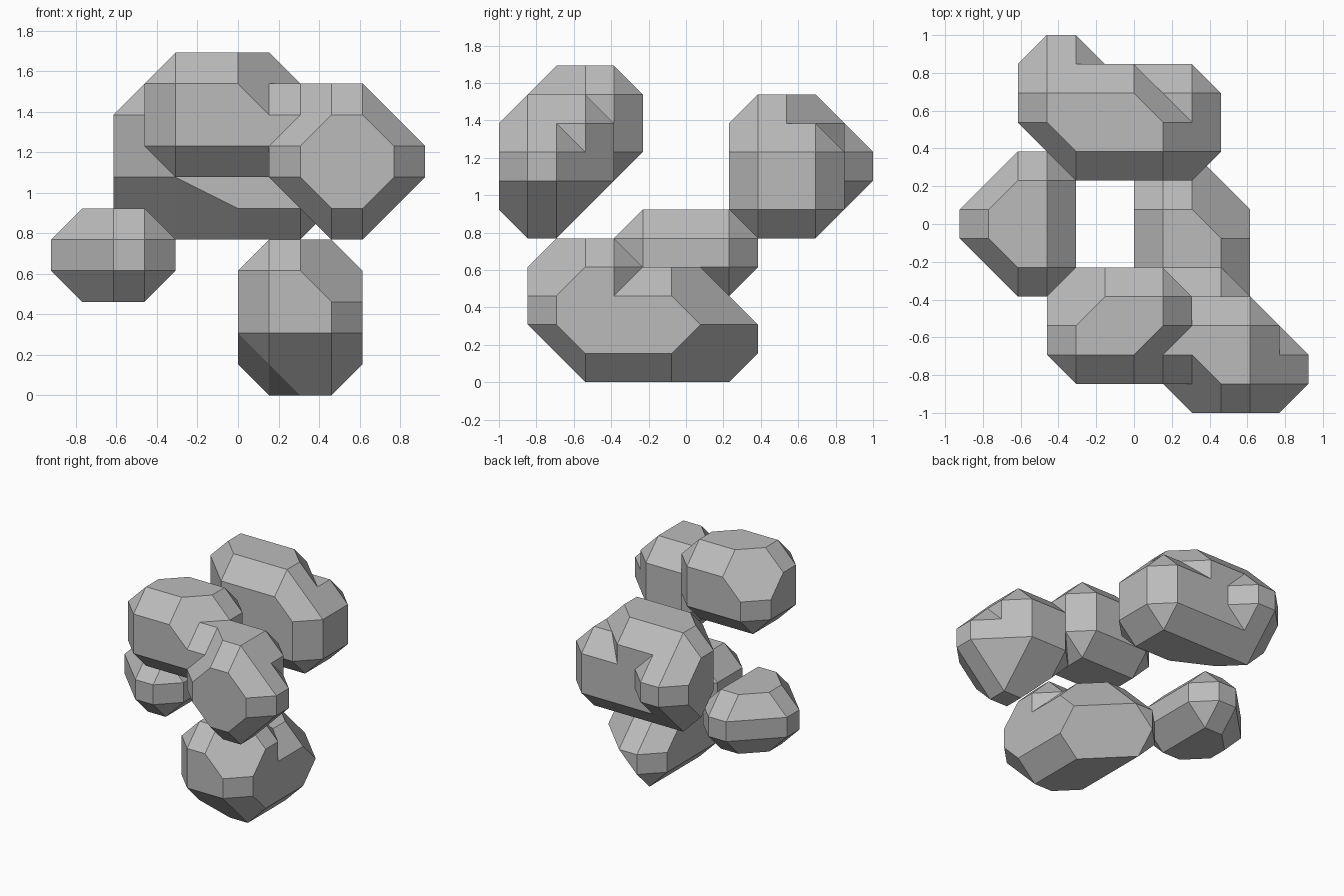
import bpy, bmesh
from mathutils import Vector

if "Cube" in bpy.data.objects:
    bpy.data.objects.remove(bpy.data.objects["Cube"])

UNIT = 2 / 13
CENTRE = Vector((6, 6.5, 0))

stone = bpy.data.materials.new("plain grey")
stone.use_nodes = True
grey = (0.5, 0.5, 0.5, 1)
stone.diffuse_color = grey
stone.node_tree.nodes["Principled BSDF"].inputs["Base Color"].default_value = grey


def box(xs, ys, zs):
    """Corners of a box; each range is one number or a (low, high) pair."""
    spans = [s if isinstance(s, tuple) else (s,) for s in (xs, ys, zs)]
    return [Vector((x, y, z)) for x in spans[0] for y in spans[1] for z in spans[2]]


def add_lump(bm, boxes):
    """Convex lump round the boxes, bevelled by one grid unit on every side."""
    points = set()
    for corners in boxes:
        for p in corners:
            for axis in range(3):
                for sign in (-1, 1):
                    q = p.copy()
                    q[axis] += sign
                    points.add(tuple(q))
    lump = bmesh.new()
    for p in sorted(points):
        lump.verts.new((Vector(p) - CENTRE) * UNIT)
    hull = bmesh.ops.convex_hull(lump, input=lump.verts[:])
    spare = set(hull["geom_interior"]) | set(hull["geom_unused"])
    bmesh.ops.delete(lump, geom=[v for v in spare if isinstance(v, bmesh.types.BMVert)],
                     context='VERTS')
    bmesh.ops.dissolve_limit(lump, angle_limit=0.02, verts=lump.verts[:], edges=lump.edges[:])
    bmesh.ops.recalc_face_normals(lump, faces=lump.faces[:])
    part = bpy.data.meshes.new("lump")
    lump.to_mesh(part)
    lump.free()
    bm.from_mesh(part)
    bpy.data.meshes.remove(part)


def boulder(name, *lumps):
    bm = bmesh.new()
    for boxes in lumps:
        add_lump(bm, boxes)
    mesh = bpy.data.meshes.new(name)
    bm.to_mesh(mesh)
    bm.free()
    mesh.materials.append(stone)
    bpy.context.collection.objects.link(bpy.data.objects.new(name, mesh))


# Small boulder on the right-hand side
boulder("side_boulder",
        [box(1, (6, 7), (4, 5)), box((2, 3), (5, 8), (4, 5))])

# Lowest boulder: long body and a raised front
boulder("bottom_boulder",
        [box((8, 9), 3, 1), box((7, 9), (4, 6), 1), box((7, 8), 7, 1), box(7, 8, 1),
         box((7, 9), (2, 7), 2), box((7, 8), 8, 2),
         box((7, 9), (2, 6), 3), box((7, 8), 7, 3)],
        [box((7, 9), 2, (2, 3)), box((7, 9), (3, 4), (2, 4)), box((7, 8), 2, 4)])

# Back boulder: body, crown and rear bump
boulder("back_boulder",
        [box((4, 8), (10, 11), 6), box((6, 8), 9, 6), box(3, 11, 6),
         box((3, 8), (10, 11), (7, 8)), box((4, 8), 9, (7, 8))],
        [box((3, 6), (10, 11), (8, 9)), box((4, 7), 9, (8, 9)), box(7, 10, (8, 9))],
        [box((7, 8), (9, 10), 8), box((6, 7), (9, 10), 9)],
        [box((3, 4), 12, (7, 8)), box((3, 4), 11, (6, 9))])

# Top boulder
boulder("top_boulder",
        [box((4, 7), (2, 4), (8, 9)), box((4, 6), 2, 10),
         box((4, 7), 3, 10), box((5, 7), 4, 10)])

# Front boulder: nose, rear shoulder and bridge to the top boulder
boulder("front_boulder",
        [box((9, 10), (1, 2), 6), box((8, 11), (1, 2), (7, 8)),
         box((9, 10), 1, 9), box((8, 10), 2, 9)],
        [box((9, 10), 2, 6), box((8, 10), (2, 3), (7, 9))],
        [box((7, 8), (2, 3), (8, 9))])
